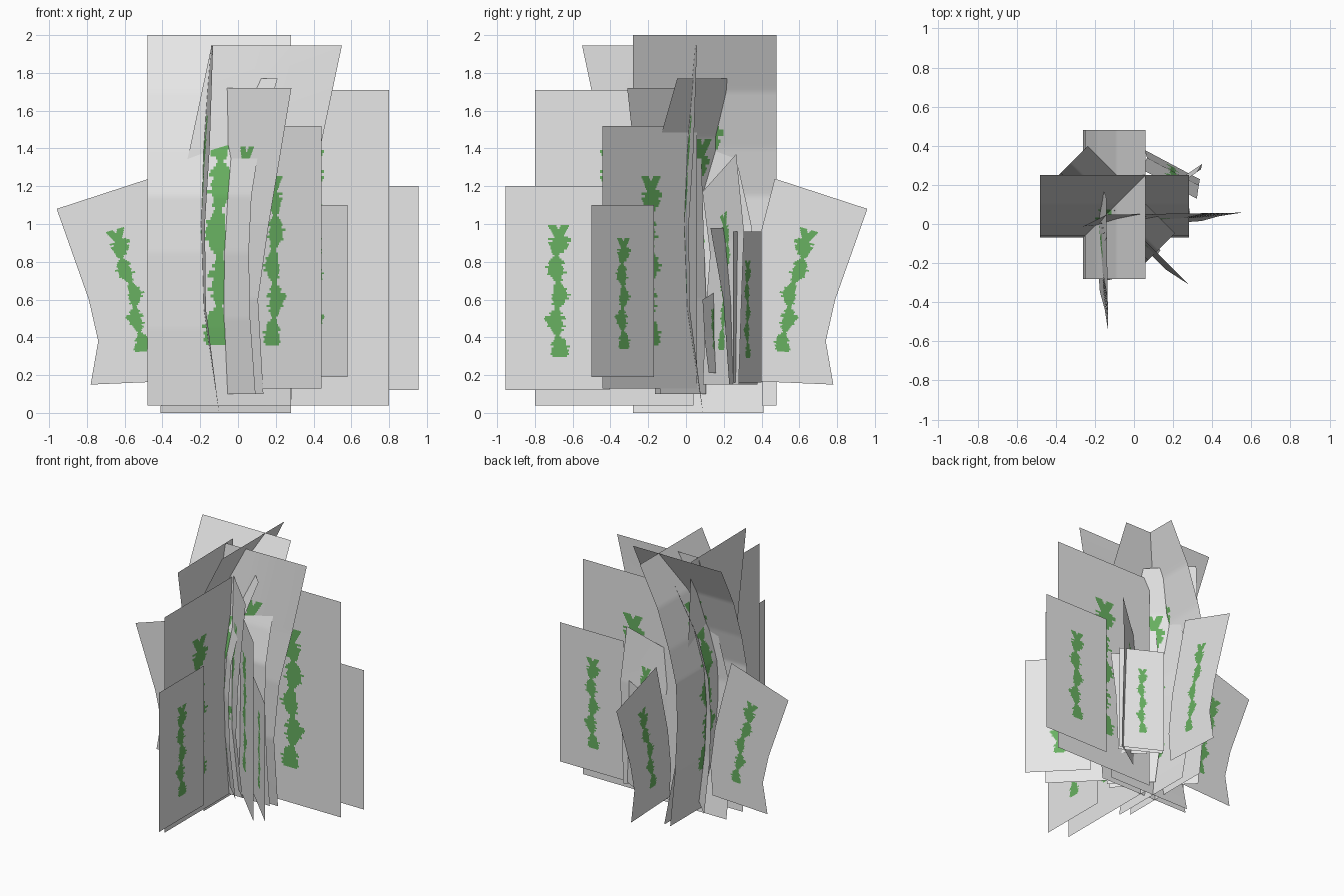
import bpy, bmesh, math, random

if "Cube" in bpy.data.objects:
    bpy.data.objects.remove(bpy.data.objects["Cube"])

random.seed(4)


def material(name, rgb):
    m = bpy.data.materials.new(name)
    m.diffuse_color = (*rgb, 1)
    m.use_nodes = True
    m.node_tree.nodes["Principled BSDF"].inputs["Base Color"].default_value = m.diffuse_color
    return m


GREY = material("pale grey card", (0.8, 0.8, 0.8))
GREEN = material("leaf green", (0.14, 0.44, 0.12))

# Shared sprig pattern: ragged left and right limits for every row of a card
ROWS = 110
COLS = [-1] + [i * 0.02 for i in range(-13, 14)] + [1]
sprig = []
for r in range(ROWS):
    t = (r + 0.5) / ROWS
    blob = abs(math.sin((t - 0.16) / 0.65 * math.pi * 5 + 0.5))
    mid = 0.04 * math.sin(t * 23)
    sprig.append((mid - 0.04 - blob * random.uniform(0.08, 0.19),
                  mid + 0.04 + blob * random.uniform(0.08, 0.19)))


def is_green(u, t, r):
    if not 0.16 < t < 0.81:
        return False
    if t > 0.75:                                  # forked tip
        return abs(abs(u + 0.02) - (t - 0.75) * 2.2) < 0.08
    lo, hi = sprig[r]
    return lo < u < hi


def card(name, angle, spine):
    """Bent upright card. Each spine row: along, offset, z, half width, edge rise, twist."""
    ca, sa = math.cos(math.radians(angle)), math.sin(math.radians(angle))
    spine = [tuple(p) + (0,) * (6 - len(p)) for p in spine]
    z0, z1 = spine[0][2], spine[-1][2]
    bm = bmesh.new()
    grid = []
    for r in range(ROWS + 1):
        z = z0 + (z1 - z0) * r / ROWS
        k = 0
        while k < len(spine) - 2 and z > spine[k + 1][2]:
            k += 1
        p, q = spine[k], spine[k + 1]
        f = (z - p[2]) / (q[2] - p[2])
        a, o, z, h, s, w = [x + (y - x) * f for x, y in zip(p, q)]
        row = []
        for u in COLS:
            d, e = a + u * h, o + u * w
            row.append(bm.verts.new((ca * d - sa * e, sa * d + ca * e, z + u * s)))
        grid.append(row)
    for r in range(ROWS):
        for c in range(len(COLS) - 1):
            face = bm.faces.new((grid[r][c], grid[r][c + 1], grid[r + 1][c + 1], grid[r + 1][c]))
            face.smooth = True
            face.material_index = int(is_green((COLS[c] + COLS[c + 1]) / 2, (r + 0.5) / ROWS, r))
    me = bpy.data.meshes.new(name)
    bm.to_mesh(me)
    bm.free()
    me.materials.append(GREY)
    me.materials.append(GREEN)
    ob = bpy.data.objects.new(name, me)
    bpy.context.collection.objects.link(ob)


def flat(name, angle, along, offset, low, high, half):
    card(name, angle, [(along, offset, low, half), (along, offset, high, half)])


# Cards made twice, a quarter turn apart around the stem
for side, angle, shift in (("front", 0, 0), ("right", -90, -0.19)):
    flat("tall_side_card_" + side, angle, 0.38, 0.12 + shift, 0.04, 1.71, 0.42)
    flat("outer_card_" + side, angle, 0.68, 0.18 + shift, 0.12, 1.20, 0.275)
    card("curved_main_card_" + side, angle, [
        (-0.1, y + shift, z, 0.38) for y, z in
        ((-0.01, 0.04), (-0.05, 0.45), (-0.07, 0.85), (-0.06, 1.15),
         (0.0, 1.4), (0.1, 1.7), (0.25, 2.0))])
    card("leaning_main_card_" + side, angle, [
        (a, y + shift, z, 0.345, 0, w) for a, y, z, w in
        ((-0.065, 0.09, 0.0, 0), (-0.05, 0.005, 0.55, 0.015), (0.0, -0.01, 1.0, 0.025),
         (0.09, 0.015, 1.4, 0.025), (0.205, 0.053, 1.945, 0.005))])

# Outward leaning side leaves, left and back
for side, angle, off in (("left", 180, -0.115), ("back", 90, 0.075)):
    card("outward_leaf_" + side, angle, [
        (0.545, off, 0.16, 0.235, -0.01), (0.515, off, 0.39, 0.225, -0.01),
        (0.56, off, 0.65, 0.23, -0.05), (0.715, off, 1.16, 0.245, -0.08)])

# Diagonal cards: two flat ones, one tall curved one, one bent leaf
flat("diagonal_card", -45, 0.27, 0.0, 0.13, 1.52, 0.354)
flat("outer_diagonal_card", -45, 0.53, 0.057, 0.19, 1.10, 0.233)
card("curved_diagonal_card", -45, [
    (-0.134, o, z, 0.315) for o, z in
    ((-0.05, 0.1), (-0.09, 0.5), (-0.1, 0.85), (-0.08, 1.15), (-0.01, 1.46), (0.115, 1.77))])
card("front_right_leaf", -45, [
    (0.02, 0.0, 0.1, 0.17), (0.0, -0.05, 0.6, 0.2),
    (0.05, -0.05, 1.0, 0.23), (0.15, -0.02, 1.72, 0.27)])

# Leaf reaching to the back right
card("back_right_leaf", 34, [
    (0.27, 0.04, 0.15, 0.17, 0), (0.28, 0.05, 0.55, 0.17, 0.02),
    (0.3, 0.06, 0.9, 0.16, 0.06), (0.256, 0.04, 1.27, 0.16, 0.1)])

# Small low leaves at the back right
card("low_leaf_inner", -28, [
    (0.03, 0.36, 0.15, 0.16), (0.05, 0.33, 0.6, 0.15), (0.063, 0.265, 0.98, 0.16)])
flat("low_leaf_outer", -28, 0.024, 0.381, 0.16, 0.96, 0.16)
card("low_leaf_small", -34, [
    (0.02, 0.22, 0.21, 0.09), (0.035, 0.2, 0.4, 0.085, -0.01), (0.035, 0.19, 0.63, 0.09, -0.03)])
